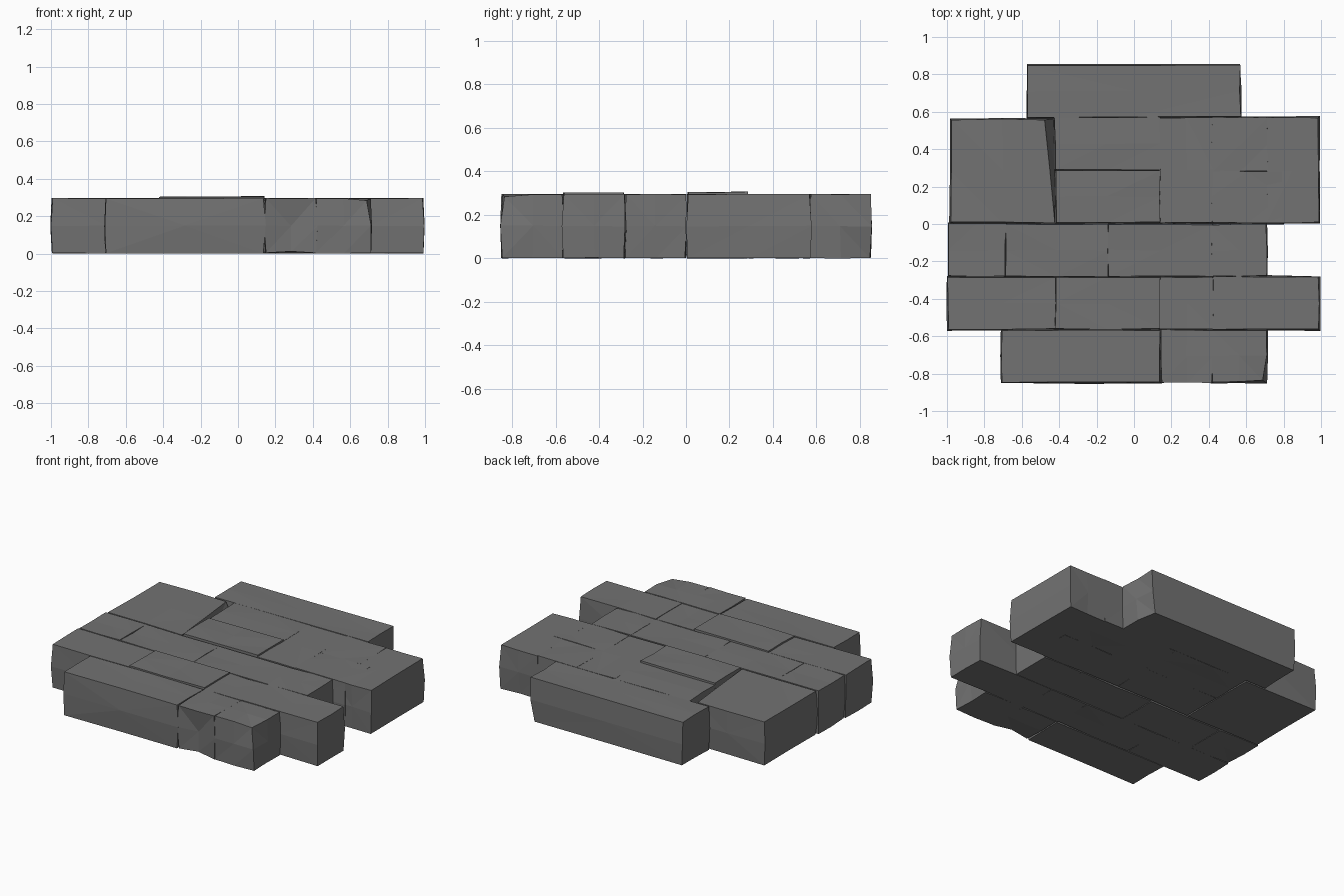
import bpy, bmesh, random
from mathutils import Vector

if "Cube" in bpy.data.objects:
    bpy.data.objects.remove(bpy.data.objects["Cube"])
rng = random.Random(4)

stone = bpy.data.materials.new("grey_stone")
stone.use_nodes = True
grey = (0.17, 0.17, 0.17, 1)
stone.diffuse_color = grey
stone.node_tree.nodes["Principled BSDF"].inputs["Base Color"].default_value = grey


def brick(name, x0, x1, y0, y1, top=0.303, pulls=()):
    """Hand-cut brick: slightly bulged, uneven block; pulls move chosen corners."""
    bm = bmesh.new()
    bmesh.ops.create_cube(bm, size=2)
    bmesh.ops.subdivide_edges(bm, edges=bm.edges[:], cuts=1, use_grid_fill=True)
    centre = Vector(((x0 + x1) / 2, (y0 + y1) / 2, (top + 0.01) / 2))
    half = Vector(((x1 - x0) / 2, (y1 - y0) / 2, (top - 0.01) / 2))
    for v in bm.verts:
        sign = v.co.copy()
        v.co = Vector(a * b for a, b in zip(sign, half)) + centre
        inset = 0.007 * abs(sign.z)
        v.co.x += -sign.x * inset + rng.uniform(-0.004, 0.004)
        v.co.y += -sign.y * inset + rng.uniform(-0.004, 0.004)
        v.co.z += rng.uniform(-0.002, 0.002)
        for corner, move in pulls:
            if (sign - Vector(corner)).length < 0.1:
                v.co += Vector(move)
    bmesh.ops.triangulate(bm, faces=bm.faces[:])
    bmesh.ops.recalc_face_normals(bm, faces=bm.faces[:])
    mesh = bpy.data.meshes.new(name)
    bm.to_mesh(mesh)
    bm.free()
    mesh.materials.append(stone)
    bpy.context.collection.objects.link(bpy.data.objects.new(name, mesh))


# Back course, with a chipped right end
brick("back_brick", -0.575, 0.575, 0.565, 0.855,
      pulls=[((1, 1, -1), (-0.03, 0, 0)), ((1, 1, 0), (-0.01, 0, 0))])

# Large square block with one leaning side
brick("square_block", -0.985, -0.42, 0.0, 0.565,
      pulls=[((1, 1, 1), (-0.05, 0, 0)), ((1, 0, 1), (-0.025, 0, 0))])

# Upper middle bricks
brick("upper_middle_brick", -0.43, 0.15, 0.28, 0.575)
brick("raised_upper_brick", -0.425, 0.145, 0.0, 0.292, 0.313)
brick("upper_filler_brick", 0.13, 0.43, 0.0, 0.575)
brick("upper_inner_brick", 0.41, 0.72, 0.275, 0.575)
brick("upper_lower_brick", 0.41, 0.8, 0.0, 0.29)
brick("upper_outer_brick", 0.705, 0.995, 0.0, 0.577)

# Centre course
for name, x0, x1 in (("left", -0.995, -0.68), ("mid_left", -0.695, -0.13),
                     ("mid_right", -0.145, 0.425), ("right", 0.41, 0.715)):
    brick("centre_brick_" + name, x0, x1, -0.285, 0.005)

# Lower course
for name, x0, x1, top in (("left", -1.0, -0.415, 0.303), ("raised", -0.425, 0.145, 0.311),
                          ("filler", 0.13, 0.43, 0.301), ("right", 0.415, 0.995, 0.303)):
    brick("lower_brick_" + name, x0, x1, -0.568, -0.277, top)

# Front course, with a chipped short brick and sloping right end
brick("front_brick_long", -0.715, 0.145, -0.853, -0.56)
brick("front_brick_short", 0.14, 0.425, -0.853, -0.56,
      pulls=[((0, -1, -1), (0, 0.02, 0.01)), ((0, -1, 0), (0, 0.025, 0))])
brick("front_brick_right", 0.41, 0.715, -0.853, -0.56,
      pulls=[((1, -1, 1), (-0.02, 0.015, -0.01))])

# Rest the lowest point on the ground
meshes = [o for o in bpy.context.scene.objects if o.type == "MESH"]
low = min(v.co.z for o in meshes for v in o.data.vertices)
for o in meshes:
    o.location.z = -low
